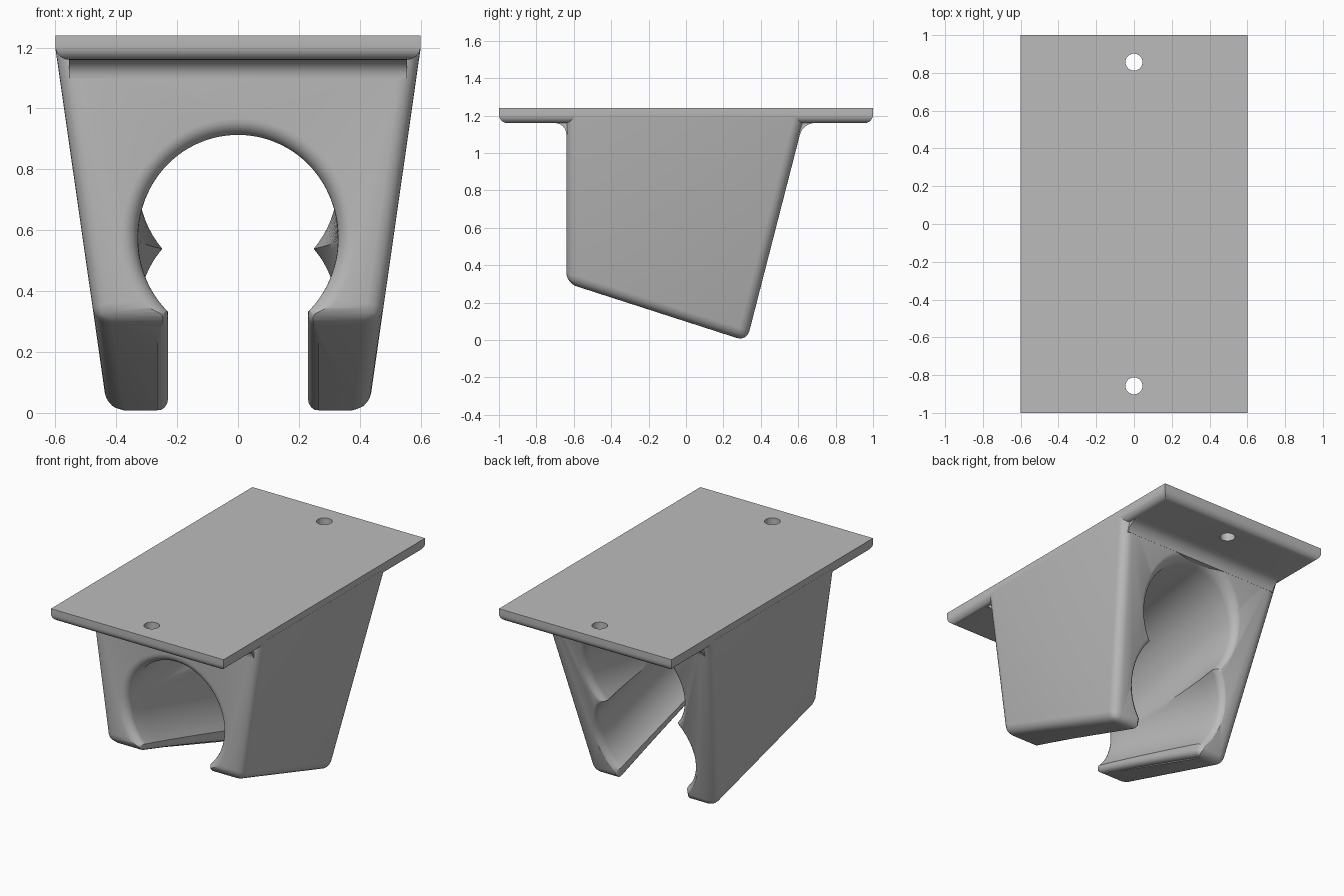
import bpy, bmesh, math
from mathutils import Vector

cube = bpy.data.objects.get("Cube")
if cube:
    bpy.data.objects.remove(cube, do_unlink=True)

grey = bpy.data.materials.new("plain_grey")
grey.use_nodes = True
grey.diffuse_color = (0.5, 0.5, 0.5, 1)
grey.node_tree.nodes["Principled BSDF"].inputs["Base Color"].default_value = (0.5, 0.5, 0.5, 1)

PLATE_LOW, PLATE_TOP = 1.16, 1.24
FRONT = -0.64
FILLET = 0.055


def back(z):
    return 0.335 + 0.25 * z


def make(name, bm):
    bmesh.ops.recalc_face_normals(bm, faces=bm.faces)
    mesh = bpy.data.meshes.new(name)
    bm.to_mesh(mesh)
    bm.free()
    ob = bpy.data.objects.new(name, mesh)
    bpy.context.collection.objects.link(ob)
    mesh.materials.append(grey)
    return ob


def loft(rings):
    """Bridge closed rings of points and cap both ends."""
    bm = bmesh.new()
    rows = [[bm.verts.new(p) for p in ring] for ring in rings]
    n = len(rows[0])
    for a, b in zip(rows, rows[1:]):
        for i in range(n):
            j = (i + 1) % n
            bm.faces.new((a[i], a[j], b[j], b[i]))
    bm.faces.new(rows[0])
    bm.faces.new(rows[-1])
    return bm


def round_edges(bm, test, width):
    edges = [e for e in bm.edges if test(e)]
    bmesh.ops.bevel(bm, geom=edges, offset=width, segments=6, profile=0.5,
                    affect='EDGES', clamp_overlap=True)


def activate(ob):
    bpy.ops.object.select_all(action='DESELECT')
    ob.select_set(True)
    bpy.context.view_layer.objects.active = ob


def cut(ob, cutter):
    cutter.hide_render = True
    mod = ob.modifiers.new("cut", 'BOOLEAN')
    mod.operation = 'DIFFERENCE'
    mod.solver = 'EXACT'
    mod.object = cutter
    activate(ob)
    bpy.ops.object.modifier_apply(modifier=mod.name)
    bpy.data.objects.remove(cutter, do_unlink=True)


def smooth(ob):
    activate(ob)
    bpy.ops.object.shade_smooth_by_angle(angle=math.radians(30))


# Mounting plate: lower rim rounded, a screw hole at each end
bm = bmesh.new()
bmesh.ops.create_cube(bm, size=1)
for v in bm.verts:
    v.co = Vector((v.co.x * 1.2, v.co.y * 2, PLATE_TOP if v.co.z > 0 else PLATE_LOW))
round_edges(bm, lambda e: all(v.co.z < 1.2 for v in e.verts), 0.045)
plate = make("mounting_plate", bm)
for y in (-0.857, 0.857):
    bm = bmesh.new()
    bmesh.ops.create_cone(bm, cap_ends=True, segments=32, radius1=0.045, radius2=0.045, depth=1)
    bmesh.ops.translate(bm, verts=bm.verts, vec=(0, y, 1.2))
    cut(plate, make("screw_hole_cutter", bm))
smooth(plate)

# Tapered body, sloped underneath, every edge but the top rounded
outline = [(FRONT, 1.2), (FRONT, 0.305), (back(0) - 0.01, -0.006), (back(1.2), 1.2)]
bm = loft([[(s * (0.428 + 0.1435 * z), y, z) for y, z in outline] for s in (-1, 1)])
round_edges(bm, lambda e: any(v.co.z < 1 for v in e.verts), FILLET)
body = make("clamp_body", bm)


# Channel: two diverging bores merging at the front, open below, with flared mouths
def flare(s):
    s = min(max(s, 0), FILLET)
    return FILLET - math.sqrt(FILLET ** 2 - (FILLET - s) ** 2)


def channel_ring(t, grow):
    y = FRONT + (back(0.55) - FRONT) * t
    run = max(y + 0.6, 0.002)
    upper, lower = 0.575 + 0.18 * run, 0.575 - 0.25 * run
    rx, rz = 0.328 + grow, 0.336 + grow
    ridge = math.asin((upper - lower) / 2 / rz)
    slot = 0.23 + grow
    lip = -math.acos(slot / rx)
    half = []
    for centre, start, end, n in ((upper, math.pi / 2, -ridge, 28), (lower, ridge, lip, 20)):
        for i in range(n + 1):
            a = start + (end - start) * i / n
            if centre == lower and i == 0:
                continue
            half.append((rx * math.cos(a), centre + rz * math.sin(a)))
    # rounded inner edge of the foot, then straight out below
    base = 0.1 - 0.3125 * (FRONT + (back(0) - FRONT) * t)
    r = 0.035
    top = min(base + r, half[-1][1] - 0.004)
    for i in range(5):
        a = math.pi / 2 * i / 4
        half.append((slot + r * (1 - math.cos(a)), top - (top - base) * math.sin(a)))
    half.append((slot + r, -0.4))
    half[0] = (0, half[0][1])
    full = half + [(-x, z) for x, z in reversed(half[1:])]
    return [(x, FRONT + (back(z) - FRONT) * t, z) for x, z in full]


length = back(0.55) - FRONT
mouth = [FILLET * (1 - math.cos(math.pi / 2 * i / 6)) for i in range(7)]
stations = [-0.08] + mouth
stations += [FILLET + (length - 2 * FILLET) * i / 8 for i in range(1, 8)]
stations += [length - s for s in reversed(mouth)] + [length + 0.08]
rings = [channel_ring(s / length, flare(min(s, length - s))) for s in stations]
cut(body, make("channel_cutter", loft(rings)))
smooth(body)

# Concave fillets where the front and back walls meet the plate
R = 0.06
for name, wall, side in (("front_fillet", lambda z: FRONT, -1), ("back_fillet", back, 1)):
    corner = wall(PLATE_LOW)
    profile = [(corner - side * 0.05, PLATE_LOW + 0.01), (corner - side * 0.05, PLATE_LOW - R)]
    for i in range(9):
        a = math.pi / 2 * i / 8
        z = PLATE_LOW - R + R * math.sin(a)
        profile.append((wall(z) + side * R * (1 - math.cos(a)), z))
    profile.append((corner + side * R, PLATE_LOW + 0.01))
    smooth(make(name, loft([[(x, y, z) for y, z in profile] for x in (-0.555, 0.555)])))
